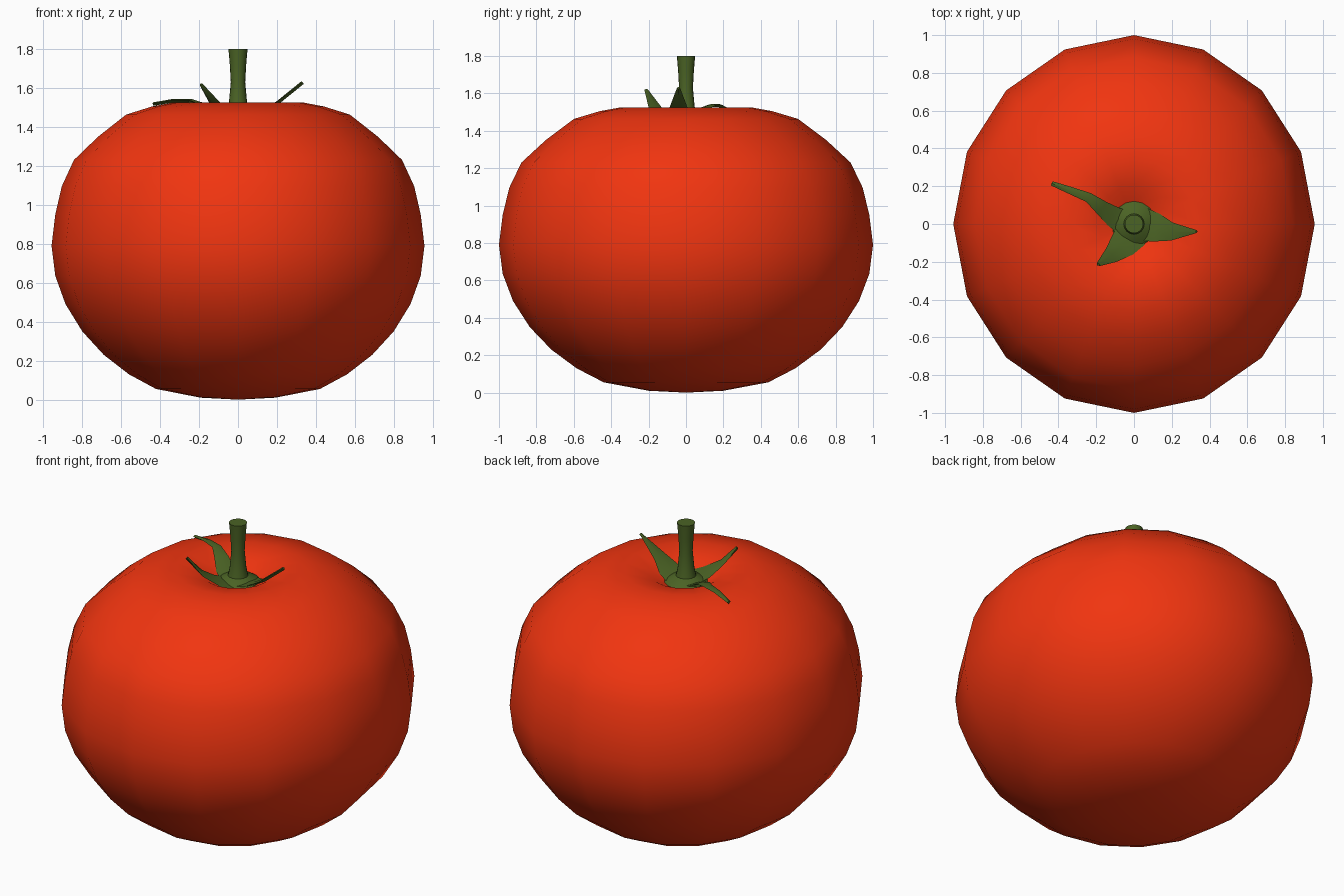
import bpy, bmesh
from math import sin, cos, pi, radians
from mathutils import Vector

if "Cube" in bpy.data.objects:
    bpy.data.objects.remove(bpy.data.objects["Cube"])


def material(name, color):
    m = bpy.data.materials.new(name)
    m.diffuse_color = (*color, 1)
    m.use_nodes = True
    m.node_tree.nodes["Principled BSDF"].inputs["Base Color"].default_value = m.diffuse_color
    return m


red = material("red_skin", (0.88, 0.035, 0.005))
green = material("green_stalk", (0.07, 0.125, 0.018))


def finish(bm, name, mat, angle):
    bmesh.ops.recalc_face_normals(bm, faces=bm.faces)
    mesh = bpy.data.meshes.new(name)
    bm.to_mesh(mesh)
    bm.free()
    mesh.materials.append(mat)
    ob = bpy.data.objects.new(name, mesh)
    bpy.context.collection.objects.link(ob)
    bpy.ops.object.select_all(action='DESELECT')
    bpy.context.view_layer.objects.active = ob
    ob.select_set(True)
    bpy.ops.object.shade_smooth_by_angle(angle=radians(angle))
    return ob


def lathe(name, profile, sides, mat, sx=1.0, angle=60):
    """Revolve (radius, z) points; radius 0 makes a pole."""
    bm = bmesh.new()
    rings = []
    for r, z in profile:
        n = 1 if r == 0 else sides
        rings.append([bm.verts.new((sx * r * cos(2 * pi * i / sides),
                                    r * sin(2 * pi * i / sides), z)) for i in range(n)])
    for a, b in zip(rings, rings[1:]):
        for i in range(sides):
            j = (i + 1) % sides
            quad = [a[i % len(a)], a[j % len(a)], b[j % len(b)], b[i % len(b)]]
            bm.faces.new(list(dict.fromkeys(quad)))
    return finish(bm, name, mat, angle)


def sepal(name, path):
    """Thin tapering leaf; path rows are (x, y, z, half width)."""
    bm = bmesh.new()
    pts = [Vector(p[:3]) for p in path]
    rows = []
    for k, p in enumerate(pts):
        t = pts[min(k + 1, len(pts) - 1)] - pts[max(k - 1, 0)]
        side = Vector((-t.y, t.x, 0)).normalized()
        up = t.cross(side).normalized()
        w = path[k][3]
        rows.append([bm.verts.new(v) for v in (
            p + side * w, p + up * 0.006, p - side * w, p - up * 0.012)])
    for a, b in zip(rows, rows[1:]):
        for i in range(4):
            j = (i + 1) % 4
            bm.faces.new((a[i], a[j], b[j], b[i]))
    bm.faces.new(rows[0])
    bm.faces.new(rows[-1])
    return finish(bm, name, green, 40)


# Fruit: squashed body with a dimple around the stalk
lathe("fruit_body", [
    (0, 0), (0.2, 0.01), (0.44, 0.055), (0.585, 0.13), (0.72, 0.23), (0.835, 0.35),
    (0.925, 0.49), (0.98, 0.635), (1.0, 0.79), (0.98, 0.95), (0.945, 1.095),
    (0.88, 1.23), (0.75, 1.35), (0.6, 1.463), (0.46, 1.505), (0.35, 1.525),
    (0.2, 1.495), (0.1, 1.44), (0, 1.40)], 16, red, sx=0.957, angle=80)

# Stalk with its flared base
lathe("stalk", [
    (0, 1.42), (0.08, 1.42), (0.122, 1.45), (0.105, 1.463), (0.055, 1.485), (0.046, 1.53),
    (0.037, 1.63), (0.042, 1.72), (0.049, 1.80), (0, 1.80)], 16, green, angle=40)

# Three curling sepals
sepal("sepal_left", [
    (-0.04, 0.0, 1.455, 0.07), (-0.11, 0.04, 1.47, 0.055), (-0.17, 0.085, 1.515, 0.04),
    (-0.24, 0.14, 1.538, 0.026), (-0.33, 0.175, 1.538, 0.02), (-0.435, 0.215, 1.52, 0.012)])
sepal("sepal_right", [
    (0.04, 0.0, 1.455, 0.09), (0.12, -0.02, 1.475, 0.075),
    (0.2, -0.04, 1.525, 0.048), (0.33, -0.04, 1.63, 0.008)])
sepal("sepal_front", [
    (-0.01, -0.05, 1.455, 0.09), (-0.06, -0.11, 1.475, 0.075),
    (-0.12, -0.165, 1.525, 0.045), (-0.188, -0.213, 1.62, 0.012)])
